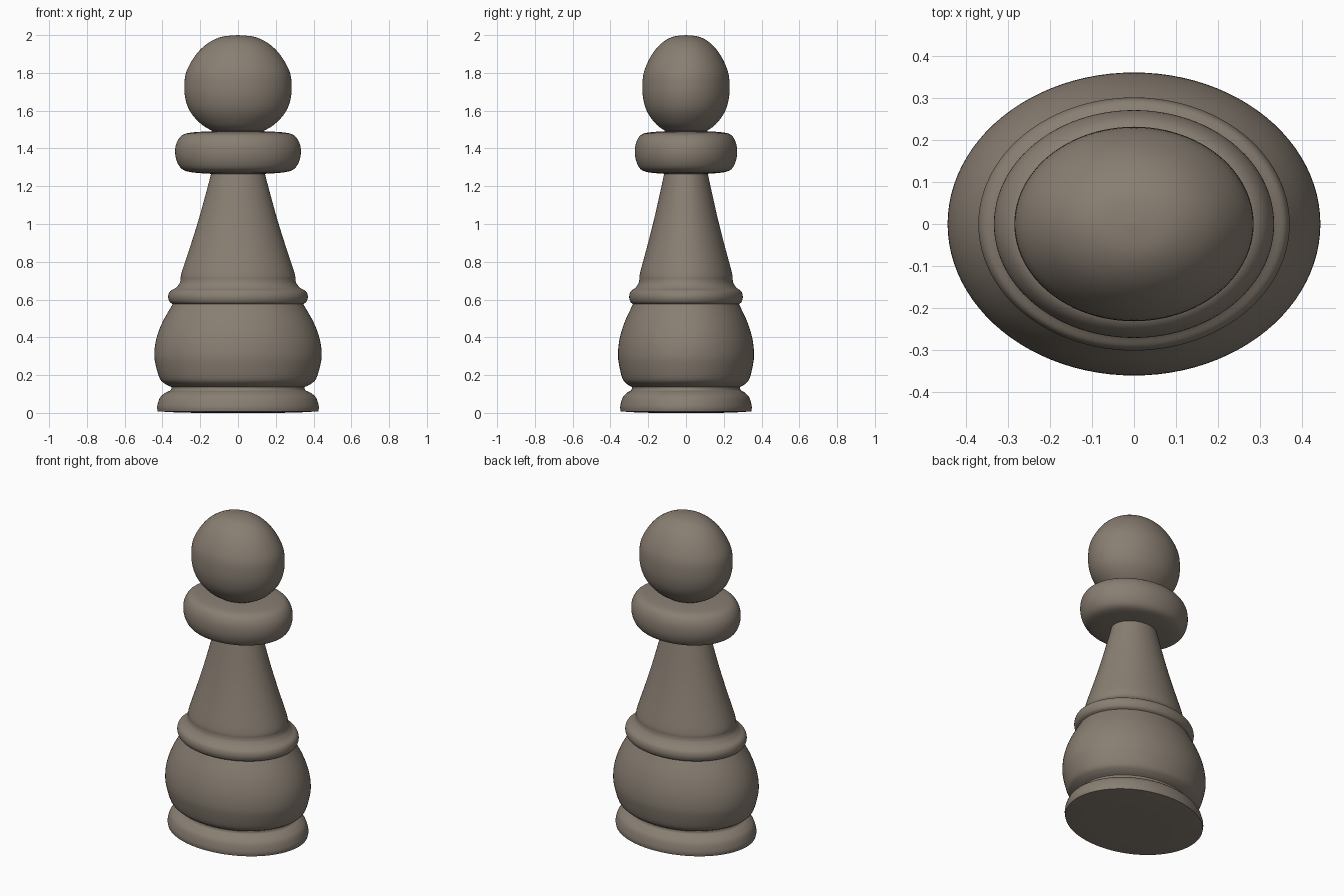
import bpy, bmesh, math

if "Cube" in bpy.data.objects:
    bpy.data.objects.remove(bpy.data.objects["Cube"])

SEGMENTS = 96
DEPTH = 0.813   # oval cross-section: y radius / x radius

mat = bpy.data.materials.new("warm grey stone")
mat.diffuse_color = (0.25, 0.21, 0.17, 1)
mat.use_nodes = True
mat.node_tree.nodes["Principled BSDF"].inputs["Base Color"].default_value = mat.diffuse_color


def smooth_profile(pts, steps=5):
    """Catmull-Rom curve through (radius, z) points."""
    p = [pts[0]] + pts + [pts[-1]]
    out = []
    for i in range(1, len(p) - 2):
        a, b, c, d = p[i - 1:i + 3]
        for s in range(steps):
            t = s / steps
            out.append(tuple(max(0, 0.5 * (2 * b[k] + (c[k] - a[k]) * t
                       + (2 * a[k] - 5 * b[k] + 4 * c[k] - d[k]) * t * t
                       + (3 * b[k] - a[k] - 3 * c[k] + d[k]) * t ** 3)) for k in (0, 1)))
    return out + [pts[-1]]


def lathe(name, pts):
    bm = bmesh.new()
    rings = []
    for r, z in smooth_profile(pts):
        if r < 1e-4:
            rings.append([bm.verts.new((0, 0, z))])
        else:
            rings.append([bm.verts.new((r * math.cos(a), r * DEPTH * math.sin(a), z))
                          for a in (2 * math.pi * i / SEGMENTS for i in range(SEGMENTS))])
    for lo, hi in zip(rings, rings[1:]):
        for i in range(SEGMENTS):
            j = (i + 1) % SEGMENTS
            if len(lo) == 1 and len(hi) == 1:
                continue
            if len(lo) == 1:
                bm.faces.new((lo[0], hi[j], hi[i]))
            elif len(hi) == 1:
                bm.faces.new((lo[i], lo[j], hi[0]))
            else:
                bm.faces.new((lo[i], lo[j], hi[j], hi[i]))
    me = bpy.data.meshes.new(name)
    bm.to_mesh(me)
    bm.free()
    me.materials.append(mat)
    ob = bpy.data.objects.new(name, me)
    bpy.context.collection.objects.link(ob)
    bpy.ops.object.select_all(action='DESELECT')
    ob.select_set(True)
    bpy.context.view_layer.objects.active = ob
    bpy.ops.object.shade_smooth_by_angle(angle=math.radians(40))


# underside, very slightly domed
lathe("underside", [(0, 0), (0.27, 0.001), (0.425, 0.008)])
# flared foot with a narrow groove above it
lathe("foot", [(0.425, 0.008), (0.428, 0.035), (0.413, 0.08), (0.385, 0.106),
               (0.357, 0.12), (0.352, 0.137)])
# bulging lower body
lathe("lower_body", [(0.352, 0.137), (0.385, 0.153), (0.413, 0.18), (0.435, 0.25),
                     (0.443, 0.31), (0.433, 0.39), (0.40, 0.48), (0.345, 0.576)])
# small ring
lathe("ring", [(0.345, 0.576), (0.362, 0.588), (0.37, 0.615), (0.36, 0.643),
               (0.33, 0.662), (0.31, 0.685), (0.304, 0.705)])
# tapering stem
lathe("stem", [(0.304, 0.705), (0.298, 0.745), (0.25, 0.89), (0.205, 1.035),
               (0.165, 1.18), (0.14, 1.275)])
# thick rounded collar
lathe("collar", [(0.13, 1.265), (0.24, 1.273), (0.295, 1.29), (0.323, 1.33),
                 (0.333, 1.38), (0.325, 1.43), (0.295, 1.47), (0.24, 1.485),
                 (0.12, 1.492)])
# round head
lathe("head", [(0.12, 1.485), (0.19, 1.525), (0.25, 1.59), (0.278, 1.66),
               (0.284, 1.735), (0.272, 1.81), (0.225, 1.893), (0.165, 1.953),
               (0.09, 1.99), (0, 2.0)])
